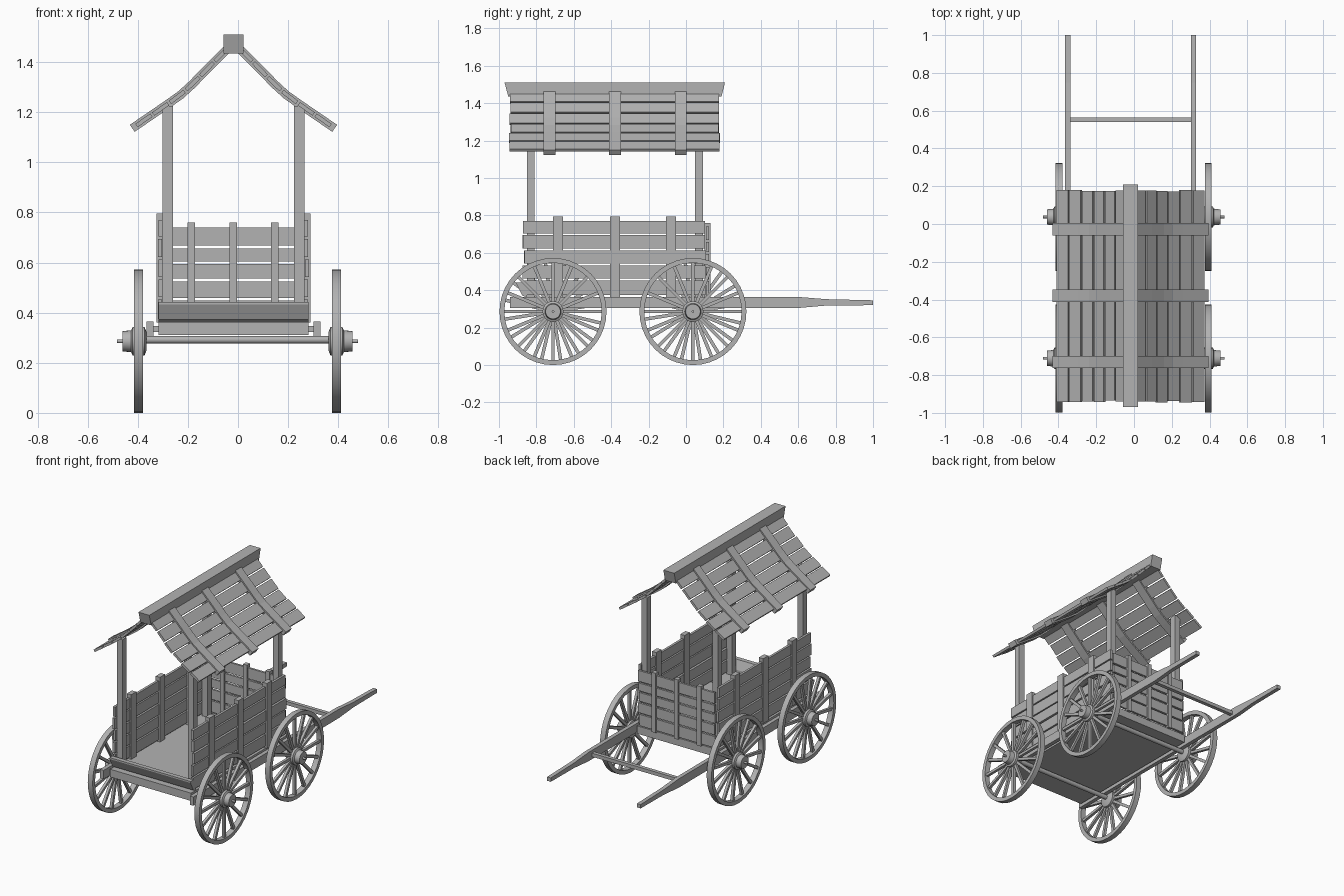
import bpy, bmesh, math, random
from mathutils import Vector, Matrix

random.seed(4)
if "Cube" in bpy.data.objects:
    bpy.data.objects.remove(bpy.data.objects["Cube"], do_unlink=True)

GREY = 0.45
wood = bpy.data.materials.new("grey_wood")
wood.use_nodes = True
wood.diffuse_color = (GREY, GREY, GREY, 1)
wood.node_tree.nodes["Principled BSDF"].inputs["Base Color"].default_value = (GREY, GREY, GREY, 1)

CX = -0.018      # centre line of the body
WHEEL_R = 0.286


def finish(name, bm, smooth=False):
    bmesh.ops.recalc_face_normals(bm, faces=bm.faces)
    mesh = bpy.data.meshes.new(name)
    bm.to_mesh(mesh)
    bm.free()
    mesh.materials.append(wood)
    obj = bpy.data.objects.new(name, mesh)
    bpy.context.collection.objects.link(obj)
    if smooth:
        bpy.ops.object.select_all(action='DESELECT')
        obj.select_set(True)
        bpy.context.view_layer.objects.active = obj
        bpy.ops.object.shade_smooth_by_angle(angle=math.radians(35))
    return obj


def add_box(bm, x, y, z, turn=Matrix()):
    """Add a box from (min, max) pairs, optionally transformed."""
    mid = Vector([(a + b) / 2 for a, b in (x, y, z)])
    size = [abs(b - a) for a, b in (x, y, z)]
    m = turn @ Matrix.Translation(mid) @ Matrix.Diagonal((*size, 1))
    return bmesh.ops.create_cube(bm, size=1, matrix=m)["verts"]


def box(name, x, y, z):
    bm = bmesh.new()
    add_box(bm, x, y, z)
    return finish(name, bm)


def add_prism(bm, ring, offset):
    """Extrude a closed outline along an offset vector."""
    face = bm.faces.new([bm.verts.new(p) for p in ring])
    out = bmesh.ops.extrude_face_region(bm, geom=[face])
    verts = [g for g in out["geom"] if isinstance(g, bmesh.types.BMVert)]
    bmesh.ops.translate(bm, verts=verts, vec=offset)


def add_lathe(bm, profile, steps):
    """Revolve (x, radius) points about the x axis."""
    verts = [bm.verts.new((x, 0, r)) for x, r in profile]
    edges = [bm.edges.new(pair) for pair in zip(verts, verts[1:])]
    bmesh.ops.spin(bm, geom=verts + edges, cent=(0, 0, 0), axis=(1, 0, 0),
                   angle=math.tau, steps=steps, use_duplicate=False)
    bmesh.ops.remove_doubles(bm, verts=bm.verts, dist=0.0001)


def jitter(amount=0.006):
    return random.uniform(-amount, amount)


# Wheels: rim, hub with pin, and spokes
def wheel(name, x, y, side, phase):
    bm = bmesh.new()
    inner = WHEEL_R - 0.026
    add_lathe(bm, [(-.018, inner), (-.018, WHEEL_R), (.018, WHEEL_R), (.018, inner), (-.018, inner)], 40)
    add_lathe(bm, [(-.032, 0), (-.032, .036), (-.024, .056), (.024, .056), (.03, .044),
                   (.064, .040), (.064, .007), (.086, .007), (.086, 0)], 20)
    count = 16
    for i in range(count):
        turn = Matrix.Rotation(math.tau * (i + phase) / count, 4, 'X')
        add_box(bm, (-.009, .009), (-.009, .009), (.045, inner + .006), turn)
    obj = finish(name, bm, True)
    obj.location = (x, y, WHEEL_R)
    obj.scale.x = side
    if side < 0:
        obj.data.transform(Matrix.Diagonal((-1, 1, 1, 1)))
        obj.data.flip_normals()
        obj.scale.x = 1


for end, y in (("front", -0.711), ("rear", 0.037)):
    wheel("left_%s_wheel" % end, 0.393, y, 1, 0)
    wheel("right_%s_wheel" % end, -0.397, y, -1, 0.4)
    bm = bmesh.new()
    add_lathe(bm, [(-.38, 0), (-.38, .015), (.38, .015), (.38, 0)], 12)
    finish(end + "_axle", bm, True).location = (0, y, 0.292)

# Long side rails that narrow into pulling shafts
for label, side in (("left", 1), ("right", -1)):
    x = CX + side * 0.333
    bm = bmesh.new()
    outline = [(-.94, .305), (.6, .305), (.75, .318), (1, .320), (1, .346), (.75, .352), (.6, .364), (-.94, .364)]
    add_prism(bm, [(x - .0135, y, z) for y, z in outline], (.027, 0, 0))
    finish(label + "_shaft", bm)
box("shaft_crossbar", (CX - .325, CX + .325), (.54, .565), (.322, .346))

# Floor and the leaning front board
box("floor", (CX - .30, CX + .30), (-.90, .115), (.31, .362))
bm = bmesh.new()
outline = [(-.875, .372), (-.905, .432), (-.905, .442), (-.875, .442), (-.85, .385), (-.85, .36)]
add_prism(bm, [(CX - .30, y, z) for y, z in outline], (.60, 0, 0))
finish("front_board", bm)

# Side walls: planks plus upright battens
SIDE_ROWS = [(.375, .452), (.462, .532), (.542, .612), (.622, .695), (.704, .77)]
for label, side in (("left", 1), ("right", -1)):
    bm = bmesh.new()
    for low, high in SIDE_ROWS:
        x = CX + side * (0.291 + jitter(.002))
        add_box(bm, (x - .008, x + .008), (-.868 + jitter(), .105 + jitter()), (low, high))
    finish(label + "_wall_planks", bm)
    bm = bmesh.new()
    for y in (-.685, -.38, -.08):
        x = CX + side * .291
        add_box(bm, (x - .016, x + .016), (y - .027, y + .027), (.36, .795))
    finish(label + "_wall_battens", bm)

# Back wall
bm = bmesh.new()
for low, high in [(.372, .448), (.458, .524), (.536, .594), (.605, .657), (.668, .74)]:
    add_box(bm, (CX - .283 + jitter(), CX + .283 + jitter()), (.108, .122), (low, high))
finish("back_wall_planks", bm)
bm = bmesh.new()
for x in (-.169, 0, .165):
    add_box(bm, (CX + x - .015, CX + x + .015), (.1, .132), (.36, .76))
finish("back_wall_battens", bm)

# Four roof posts
for label, side in (("left", 1), ("right", -1)):
    for end, y in (("front", -.83), ("rear", .07)):
        x = CX + side * .263
        box("%s_%s_post" % (label, end), (x - .021, x + .021), (y - .021, y + .021), (.35, 1.225))

# Ridge beam with slanted ends
bm = bmesh.new()
outline = [(-.95, 1.435), (.19, 1.435), (.208, 1.51), (-.97, 1.51)]
add_prism(bm, [(CX - .04, y, z) for y, z in outline], (.08, 0, 0))
finish("ridge_beam", bm)

# Roof slopes follow one bent path (distance from centre line, height)
PATH = [Vector(p) for p in ((.02, 1.458), (.10, 1.378), (.165, 1.311), (.21, 1.270), (.265, 1.231), (.404, 1.136))]
LENGTHS = [(b - a).length for a, b in zip(PATH, PATH[1:])]


def along(t):
    """Point on the roof path at a fraction of its length."""
    left = t * sum(LENGTHS)
    for a, b, length in zip(PATH, PATH[1:], LENGTHS):
        if left <= length:
            return a.lerp(b, left / length)
        left -= length
    return PATH[-1]


def strip(bm, points, half, side, y0, y1):
    """Extrude a thickened path from y0 to y1."""
    up, down = [], []
    for i, p in enumerate(points):
        d = (points[min(i + 1, len(points) - 1)] - points[max(i - 1, 0)]).normalized()
        n = Vector((-d.y, d.x)) * half
        up.append(p + n)
        down.append(p - n)
    ring = [(CX + side * p.x, y0, p.y) for p in up + down[::-1]]
    add_prism(bm, ring, (0, y1 - y0, 0))


for label, side in (("left", 1), ("right", -1)):
    bm = bmesh.new()
    rows = 6
    for i in range(rows):
        ends = [along((i + f) / rows * 0.97) for f in (.05, .94)]
        strip(bm, ends, .008, side, -.94 + jitter(), .178 + jitter())
    finish(label + "_roof_planks", bm)
    bm = bmesh.new()
    for y in (-.73, -.38, -.028):
        strip(bm, PATH, .017, side, y - .032, y + .032)
    finish(label + "_roof_battens", bm)
